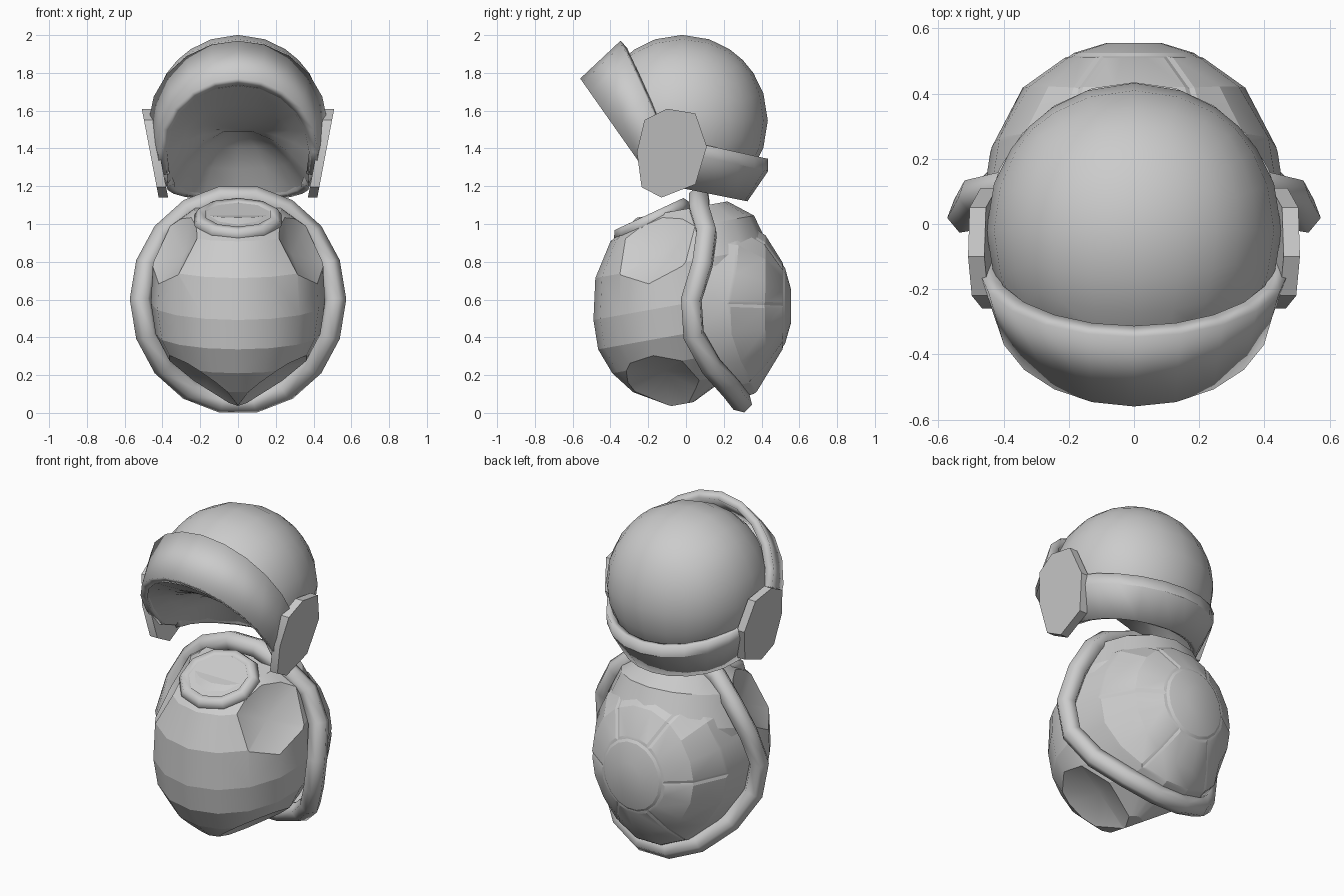
import bpy, bmesh, math
from mathutils import Vector, Matrix
from math import sin, cos, radians, pi

cube = bpy.data.objects.get("Cube")
if cube:
    bpy.data.objects.remove(cube, do_unlink=True)

grey = bpy.data.materials.new("plain_grey")
grey.use_nodes = True
grey.diffuse_color = (0.6, 0.6, 0.6, 1)
grey.node_tree.nodes["Principled BSDF"].inputs["Base Color"].default_value = (0.6, 0.6, 0.6, 1)


def shade(obj, angle):
    bpy.ops.object.select_all(action="DESELECT")
    obj.select_set(True)
    bpy.context.view_layer.objects.active = obj
    if obj.type == "CURVE":
        bpy.ops.object.convert(target="MESH")
    bpy.ops.object.shade_smooth_by_angle(angle=radians(angle))


def finish(name, bm, angle=35, thickness=0):
    """Turn a bmesh into a shaded object, optionally thickened inwards."""
    mesh = bpy.data.meshes.new(name)
    bm.to_mesh(mesh)
    bm.free()
    obj = bpy.data.objects.new(name, mesh)
    bpy.context.collection.objects.link(obj)
    mesh.materials.append(grey)
    if thickness:
        mod = obj.modifiers.new("thickness", "SOLIDIFY")
        mod.thickness = thickness
        mod.offset = -1
    shade(obj, angle)


def loft(rings, closed=True, caps=(False, False)):
    """Bridge equally long point rings; returns the bmesh and the face rows."""
    bm = bmesh.new()
    loops = [[bm.verts.new(p) for p in ring] for ring in rings]
    n = len(rings[0])
    rows = []
    for a, b in zip(loops, loops[1:]):
        rows.append([bm.faces.new((a[i], a[(i + 1) % n], b[(i + 1) % n], b[i]))
                     for i in range(n if closed else n - 1)])
    for cap, loop in zip(caps, (loops[0], loops[-1])):
        if cap:
            bm.faces.new(loop)
    bmesh.ops.recalc_face_normals(bm, faces=bm.faces)
    return bm, rows


def interpolate(table, z):
    for (z0, v0), (z1, v1) in zip(table, table[1:]):
        if z <= z1:
            return v0 + (v1 - v0) * max(0, z - z0) / (z1 - z0)
    return table[-1][1]


# Belly: banded barrel with tilted rings and hollowed limb sockets
belly_profile = [(0.05, 0.06), (0.16, 0.26), (0.28, 0.37), (0.42, 0.445),
                 (0.58, 0.47), (0.80, 0.46), (0.98, 0.38), (1.08, 0.24)]
SIDES = 16
rings = []
for z, r in belly_profile:
    ring = []
    for i in range(SIDES):
        a = 2 * pi * i / SIDES
        y = r * sin(a) - 0.02
        ring.append((0.98 * r * cos(a), y, z + 0.18 * y))
    rings.append(ring)
bm, rows = loft(rings, caps=(True, True))
for row in rows:
    for face in row:
        for e in face.edges:
            d = e.verts[0].co - e.verts[1].co
            e.smooth = abs(d.z - 0.18 * d.y) > 0.001


def cut_sockets(bm, point, normal):
    planes = [(Vector((s * point.x, point.y, point.z)),
               Vector((s * normal.x, normal.y, normal.z))) for s in (1, -1)]
    for p, n in planes:
        res = bmesh.ops.bisect_plane(bm, geom=bm.verts[:] + bm.edges[:] + bm.faces[:],
                                     plane_co=p, plane_no=n, clear_outer=True)
        rim = [e for e in res["geom_cut"] if isinstance(e, bmesh.types.BMEdge)]
        bmesh.ops.holes_fill(bm, edges=rim, sides=0)
        for e in rim:
            e.smooth = False
    bmesh.ops.recalc_face_normals(bm, faces=bm.faces[:])
    bm.normal_update()
    caps = [f for f in bm.faces
            if any(all(abs((v.co - p).dot(n)) < 0.0005 for v in f.verts) for p, n in planes)]
    bmesh.ops.poke(bm, faces=caps, offset=-0.06)


arm_normal = Vector((0.79, -0.39, 0.47)).normalized()
cut_sockets(bm, Vector((0, -0.02, 0.58)) + arm_normal * 0.45, arm_normal)
cut_sockets(bm, Vector((0.04, 0, 0.05)), Vector((0.55, -0.15, -0.8)).normalized())
finish("belly", bm, 40)

# Neck: tilted collar around a shallow disc
neck_matrix = Matrix.Translation((0, -0.18, 1.02)) @ Matrix.Rotation(radians(25), 4, "X")
rings = []
for i in range(10):
    a = 2 * pi * (i + 0.5) / 10
    rings.append([neck_matrix @ Vector(((0.2 + 0.042 * cos(b)) * cos(a),
                                        (0.18 + 0.042 * cos(b)) * sin(a), 0.042 * sin(b)))
                  for b in [2 * pi * j / 6 for j in range(6)]])
bm, rows = loft(rings + rings[:1])
bmesh.ops.remove_doubles(bm, verts=bm.verts[:], dist=0.0001)
finish("neck_collar", bm, 65)
bm = bmesh.new()
bmesh.ops.create_circle(bm, cap_ends=True, segments=10, radius=0.2,
                        matrix=neck_matrix @ Matrix.Translation((0, 0, 0.03)))
finish("neck_disc", bm)

# Shell rim: bent oval tube
rim_depth = [(0.05, 0.30), (0.14, 0.23), (0.25, 0.13), (0.37, 0.05), (0.5, 0.02),
             (0.62, 0.03), (0.78, 0.085), (0.92, 0.12), (1.08, 0.07), (1.16, 0.07)]
COLUMNS = 18
angles = [2 * pi * i / COLUMNS for i in range(COLUMNS)]
heights = [0.6 + 0.55 * sin(a) for a in angles]
curve = bpy.data.curves.new("rim_path", "CURVE")
curve.dimensions = "3D"
curve.bevel_depth = 0.059
curve.bevel_resolution = 1
spline = curve.splines.new("POLY")
spline.points.add(COLUMNS - 1)
for point, a, z in zip(spline.points, angles, heights):
    point.co = (0.515 * cos(a), interpolate(rim_depth, z), z, 1)
spline.use_cyclic_u = True
curve.materials.append(grey)
tube = bpy.data.objects.new("shell_rim", curve)
bpy.context.collection.objects.link(tube)
shade(tube, 65)

# Shell: dome inside the rim with one central and six surrounding scutes
rings = []
for t in (0, 20, 44, 65, 80):
    c, s = cos(radians(t)), sin(radians(t))
    rings.append([(0.47 * c * cos(a), 0.1 + (interpolate(rim_depth, z) - 0.1) * c ** 10 + 0.457 * s,
                   0.585 + 0.515 * c * sin(a) - 0.02 * s) for a, z in zip(angles, heights)])
bm, rows = loft(rings, caps=(False, True))
bm.faces.ensure_lookup_table()
centre = rows[3] + [bm.faces[-1]]
scutes = [[f for row in rows[1:3] for f in row[k:k + 3]] for k in range(0, COLUMNS, 3)]
for patch in [centre] + scutes:
    bmesh.ops.inset_region(bm, faces=patch, thickness=0.016, depth=0.006,
                           use_even_offset=True, use_boundary=True)
finish("shell", bm, 20)

# Helmet dome: rounded cube cut open at the face and neck
bm = bmesh.new()
bmesh.ops.create_cube(bm, size=2)
bmesh.ops.subdivide_edges(bm, edges=bm.edges[:], cuts=5, use_grid_fill=True)
for v in bm.verts:
    v.co = v.co.normalized() * 0.453 + Vector((0, -0.02, 1.548))
for co, no in (((0, -0.37, 1.95), (0, -0.909, -0.418)), ((0, 0.3, 1.27), (0, -0.2, -1))):
    bmesh.ops.bisect_plane(bm, geom=bm.verts[:] + bm.edges[:] + bm.faces[:],
                           plane_co=co, plane_no=no, clear_outer=True)
finish("helmet_dome", bm, 40)


# Visor: arch reaching forward from the dome
def arch(cy, cz, width, height, direction):
    pts = []
    for i in range(13):
        a = radians(-105 + 210 * i / 12)
        h = height * cos(a)
        pts.append((width * sin(a), cy - direction[0] * h, cz - direction[1] * h))
    return pts


bm, rows = loft([arch(-0.14, 1.52, 0.475, 0.495, (0.418, -0.909)),
                 arch(-0.272, 1.361, 0.425, 0.5, (0.576, -0.818))], closed=False)
finish("visor", bm, 40, 0.05)

# Liner: shallow bowl closing the underside from the visor to the nape
edge = arch(-0.265, 1.361, 0.39, 0.455, (0.576, -0.818))
for i in range(7):
    a = pi * i / 6
    y = -0.02 + 0.33 * sin(a)
    edge.append((0.37 * cos(a), y, 1.13 + 0.2 * (0.31 - y)))
rings = [[(x * k, y * k, 1.5 + (z - 1.5) * k * k) for x, y, z in edge] for k in (1, 0.75, 0.5, 0.2)]
bm, rows = loft(rings, caps=(False, True))
bm.normal_update()
if rows[2][0].normal.z > 0:
    bmesh.ops.reverse_faces(bm, faces=bm.faces[:])
finish("helmet_liner", bm, 60)

# Nape guard: sloping band around the back of the helmet
rings = []
for rx, back, z, slope in ((0.455, 0.435, 1.345, 0.22), (0.45, 0.435, 1.28, 0.22),
                           (0.375, 0.325, 1.12, 0.2)):
    ring = []
    for i in range(13):
        a = radians(-8 + 196 * i / 12)
        y = -0.02 + (back + 0.02) * sin(a)
        ring.append((rx * cos(a), y, z + slope * (back - y)))
    rings.append(ring)
bm, rows = loft(rings, closed=False)
finish("nape_guard", bm, 25, 0.04)

# Ear guards: leaning many-sided plates
outline = [(-0.10, 1.61), (0.05, 1.585), (0.11, 1.41), (0.05, 1.21), (-0.13, 1.14),
           (-0.235, 1.195), (-0.26, 1.38), (-0.22, 1.55)]
for side, label in ((1, "left"), (-1, "right")):
    plates = [[(side * (base + 0.19 * (z - 1.14)), y, z) for y, z in outline]
              for base in (0.37, 0.42)]
    bm, rows = loft(plates, caps=(True, True))
    finish(label + "_ear_guard", bm, 30)
